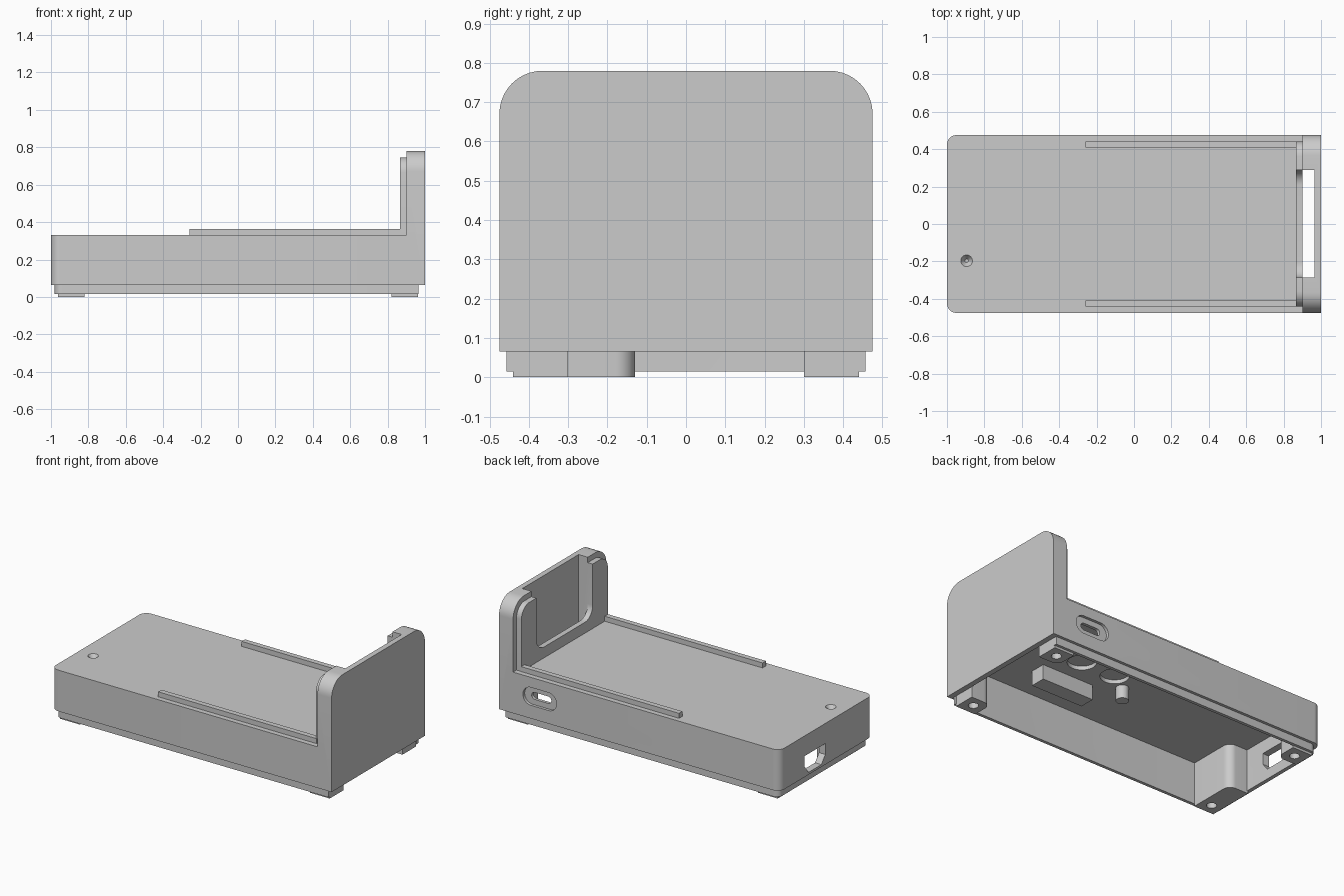
import bpy, bmesh, math
from mathutils import Vector

cube = bpy.data.objects.get("Cube")
if cube:
    bpy.data.objects.remove(cube, do_unlink=True)

GREY = (0.6, 0.6, 0.6, 1)
mat = bpy.data.materials.new("plain grey")
mat.use_nodes = True
mat.diffuse_color = GREY
mat.node_tree.nodes["Principled BSDF"].inputs["Base Color"].default_value = GREY

AXES = {"x": lambda a, b, t: (t, a, b), "y": lambda a, b, t: (a, t, b), "z": lambda a, b, t: (a, b, t)}


def outline(a0, a1, b0, b1, r=(0, 0, 0, 0), steps=10):
    """Rectangle with a radius per corner: low-low, high-low, high-high, low-high."""
    pts = []
    corners = [(a0, b0, 1, 1), (a1, b0, -1, 1), (a1, b1, -1, -1), (a0, b1, 1, -1)]
    for i, ((a, b, sa, sb), rad) in enumerate(zip(corners, r)):
        if not rad:
            pts.append((a, b))
            continue
        for k in range(steps + 1):
            t = math.pi * (1 + i / 2 + k / steps / 2)
            pts.append((a + sa * rad + rad * math.cos(t), b + sb * rad + rad * math.sin(t)))
    return pts


def prism(name, pts, axis, lo, hi, taper=1):
    """Extrude a 2D outline along an axis, optionally shrinking the low end."""
    bm = bmesh.new()
    ca = sum(p[0] for p in pts) / len(pts)
    cb = sum(p[1] for p in pts) / len(pts)
    put = AXES[axis]
    low = [bm.verts.new(put(ca + (a - ca) * taper, cb + (b - cb) * taper, lo)) for a, b in pts]
    high = [bm.verts.new(put(a, b, hi)) for a, b in pts]
    bm.faces.new(low)
    bm.faces.new(high)
    for i in range(len(pts)):
        j = (i + 1) % len(pts)
        bm.faces.new((low[i], low[j], high[j], high[i]))
    bmesh.ops.recalc_face_normals(bm, faces=bm.faces)
    me = bpy.data.meshes.new(name)
    bm.to_mesh(me)
    bm.free()
    me.materials.append(mat)
    ob = bpy.data.objects.new(name, me)
    bpy.context.collection.objects.link(ob)
    return ob


def disc(a, b, r):
    return outline(a - r, a + r, b - r, b + r, (r * 0.999,) * 4, 6)


def combine(target, tool, op):
    mod = target.modifiers.new(op, "BOOLEAN")
    mod.operation, mod.object, mod.solver = op, tool, "EXACT"
    bpy.context.view_layer.objects.active = target
    bpy.ops.object.modifier_apply(modifier=mod.name)
    bpy.data.objects.remove(tool, do_unlink=True)


def cut(target, *args):
    combine(target, prism("cutter", *args), "DIFFERENCE")


def smooth(ob):
    bpy.ops.object.select_all(action="DESELECT")
    ob.select_set(True)
    bpy.context.view_layer.objects.active = ob
    bpy.ops.object.shade_smooth_by_angle(angle=math.radians(30))


HALF, ROOF, TOP, RIM = 0.475, 0.33, 0.78, 0.065

# Main case, upright end plate and stepped skirt
case = prism("case", outline(-1, 0.95, -HALF, HALF, (0.05, 0, 0, 0.05)), "z", RIM, ROOF)
plate = prism("end_plate", outline(-HALF, HALF, RIM, TOP, (0, 0, 0.11, 0.11)), "x", 0.9, 1)
combine(case, plate, "UNION")
skirt = prism("skirt", outline(-0.98, 0.965, -0.457, 0.457, (0.04, 0, 0, 0.04)), "z", 0.015, 0.1)
combine(case, skirt, "UNION")
lip = prism("lip", outline(-0.44, 0.44, 0.3, 0.745, (0, 0, 0.08, 0.08)), "x", 0.865, 0.92)
combine(case, lip, "UNION")

# Hollow underside, open at the skirt's plate end
cut(case, outline(-0.955, 0.966, -0.437, 0.437, (0.03, 0, 0, 0.03)), "z", -0.1, 0.285)
cut(case, outline(0.9, 1.1, -0.437, 0.437), "z", -0.1, RIM)

# Slot behind the lip and the open-topped window in front of it
cut(case, outline(0.9, 0.965, -0.285, 0.288), "z", 0.2, 0.9)
cut(case, outline(-0.285, 0.288, 0.4, 0.9, (0.08, 0.08, 0, 0)), "x", 0.8, 0.93)

# Side port with a shallow stadium recess
cut(case, outline(0.59, 0.83, 0.15, 0.265, (0.057,) * 4), "y", 0.457, 0.6)
cut(case, outline(0.64, 0.78, 0.185, 0.23, (0.022,) * 4), "y", 0.4, 0.6)

# End port with sloping lower corners
cut(case, [(0.01, 0.2), (0.22, 0.2), (0.22, 0.13), (0.18, 0.08), (0.05, 0.08), (0.01, 0.13)],
    "x", -1.1, -0.9)

# Conical dimple in the top and round pockets in the ceiling
cut(case, disc(-0.895, -0.197, 0.032), "z", 0.3, ROOF + 0.001, 0.3)
for x in (0.415, 0.17):
    cut(case, disc(x, 0.03, 0.085), "z", 0.2, 0.31)
smooth(case)

# Guide rails
for side, y in (("left", 0.408), ("right", -0.442)):
    prism(side + "_rail", outline(-0.26, 0.87, y, y + 0.034), "z", ROOF - 0.01, 0.362)

# Corner posts with screw holes
r = 0.05
posts = {
    "plate_back_post": (0.82, 0.962, 0.3, 0.44, (r, 0, 0, 0)),
    "plate_front_post": (0.82, 0.962, -0.44, -0.3, (0, 0, 0, r)),
    "port_back_post": (-0.962, -0.82, 0.3, 0.44, (0, r, 0, 0)),
    "port_front_post": (-0.962, -0.82, -0.44, -0.13, (0, 0, r, 0)),
}
for name, (x0, x1, y0, y1, radii) in posts.items():
    post = prism(name, outline(x0, x1, y0, y1, radii), "z", 0, 0.29)
    y = 0.37 if y0 > 0 else -0.37
    cut(post, disc((x0 + x1) / 2, y, 0.03), "z", -0.1, 0.06)
    smooth(post)

# Block and peg under the ceiling
prism("ceiling_block", outline(0.2, 0.57, -0.23, -0.13), "z", 0.19, 0.29)
smooth(prism("ceiling_peg", disc(0.05, -0.045, 0.038), "z", 0.2, 0.29))
